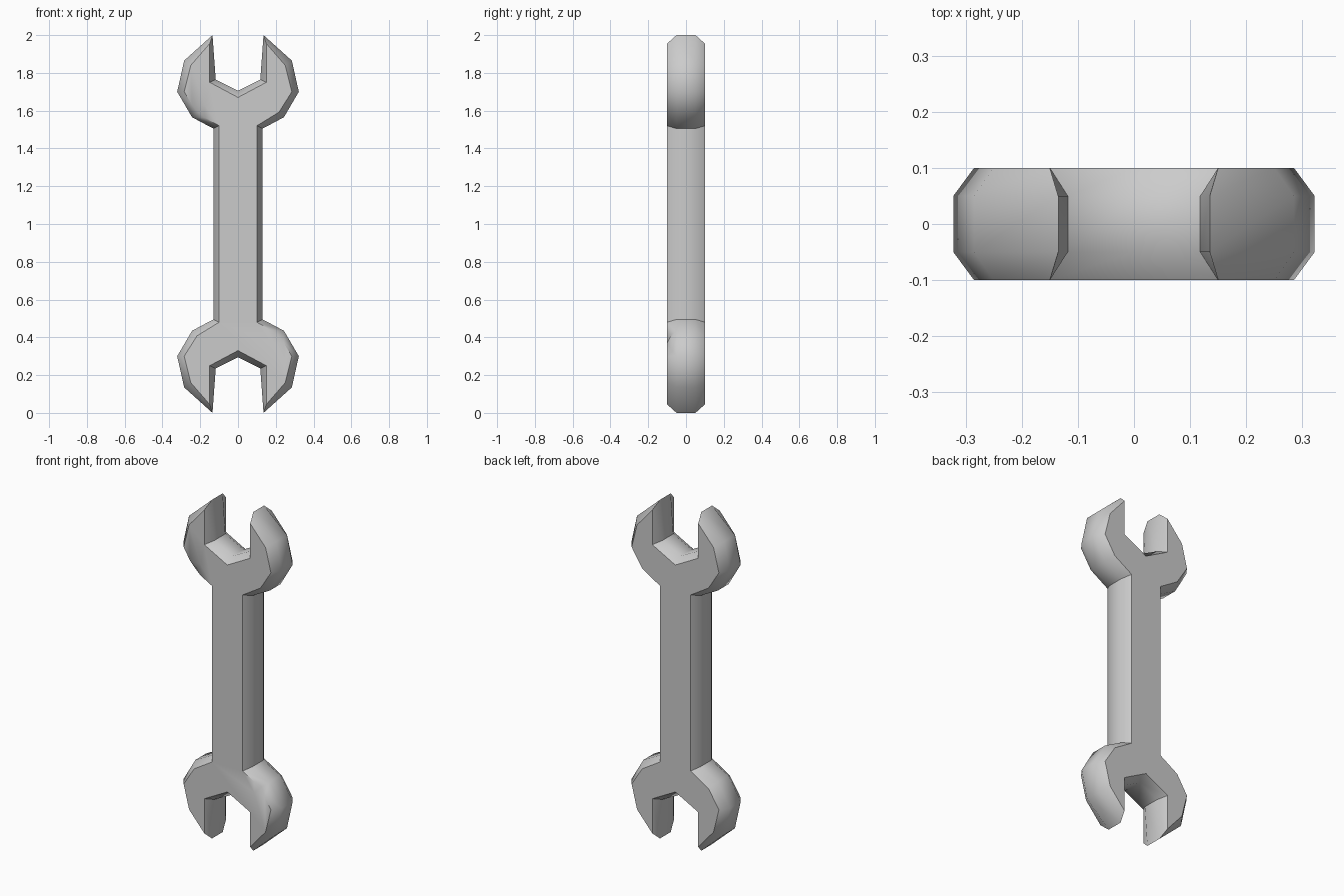
import bpy, bmesh, math

if "Cube" in bpy.data.objects:
    bpy.data.objects.remove(bpy.data.objects["Cube"])

# Quarter outline of the wrench: (rim x, rim z, face x, face z)
quarter = [
    (0.0, 1.705, 0.0, 1.67),      # jaw floor centre
    (0.118, 1.765, 0.15, 1.75),   # jaw corner
    (0.135, 2.0, 0.15, 1.955),    # jaw tip
    (0.285, 1.865, 0.25, 1.84),
    (0.322, 1.70, 0.285, 1.70),
    (0.243, 1.565, 0.217, 1.592),
    (0.13, 1.505, 0.10, 1.52),    # top of handle
]
half = quarter + [(a, 2 - b, c, 2 - d) for a, b, c, d in quarter[:0:-1]]
loop = half + [(-a, 2 - b, -c, 2 - d) for a, b, c, d in half]
n = len(loop)

bm = bmesh.new()


def ring(y, k):
    return [bm.verts.new((p[k], y, p[k + 1])) for p in loop]


front = ring(-0.1, 2)
rim_front = ring(-0.05, 0)
rim_back = ring(0.05, 0)
back = ring(0.1, 2)

# Two small nicks in the front chamfer, half a turn apart
nick = [(0.175, -0.1, 0.438), (0.175, -0.1, 0.372),
        (0.243, -0.1, 0.370), (0.21, -0.08, 0.41)]
nicks = {}
for i, s in ((8, 1), (21, -1)):
    bm.verts.remove(front[i])
    a, c, d, m = [bm.verts.new((s * x, y, 1 + s * (z - 1))) for x, y, z in nick]
    nicks[i] = (a, c, d)
    b = rim_front[i]
    for tri in ((a, c, m), (c, d, m), (a, m, b), (m, d, b)):
        bm.faces.new(tri)

# Faces and chamfered rim
outline = [v for i in range(n) for v in nicks.get(i, (front[i],))]
bm.faces.new(outline)
bm.faces.new(back[::-1])
for i in range(n):
    j = (i + 1) % n
    f0 = nicks[i][2] if i in nicks else front[i]
    f1 = nicks[j][0] if j in nicks else front[j]
    bm.faces.new((f0, f1, rim_front[j], rim_front[i]))
    bm.faces.new((rim_front[i], rim_front[j], rim_back[j], rim_back[i]))
    bm.faces.new((rim_back[i], rim_back[j], back[j], back[i]))
bmesh.ops.recalc_face_normals(bm, faces=bm.faces)

mesh = bpy.data.meshes.new("wrench")
bm.to_mesh(mesh)
bm.free()
obj = bpy.data.objects.new("wrench", mesh)
bpy.context.collection.objects.link(obj)
bpy.context.view_layer.objects.active = obj
obj.select_set(True)
bpy.ops.object.shade_smooth_by_angle(angle=math.radians(48))
